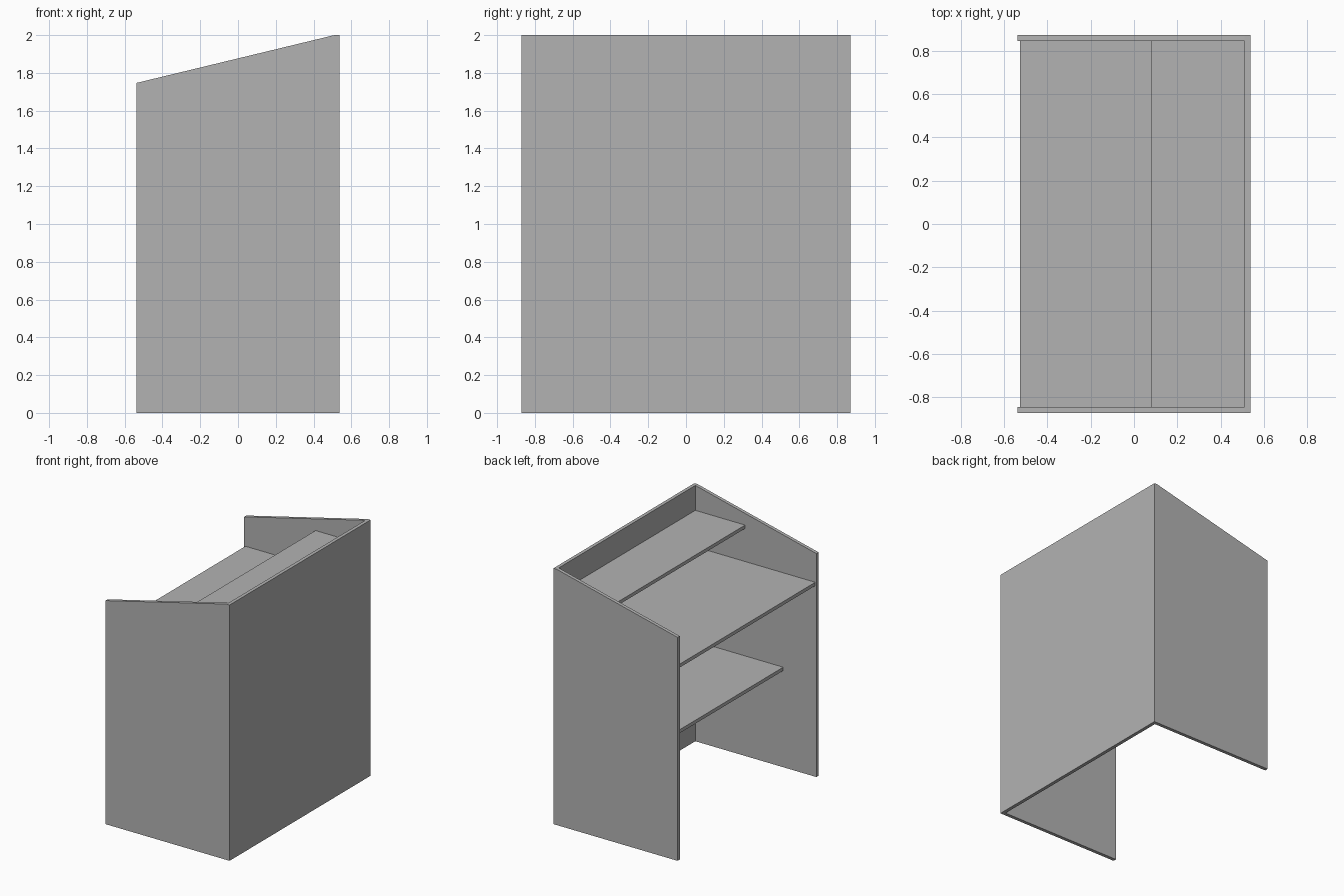
import bpy
import bmesh

cube = bpy.data.objects.get("Cube")
if cube:
    bpy.data.objects.remove(cube, do_unlink=True)

# Overall sizes
HALF_X, HALF_Y, HEIGHT = 0.537, 0.871, 2.0
LOW_HEIGHT = 1.747
BOARD = 0.027
INNER_X, INNER_Y = HALF_X - BOARD, HALF_Y - BOARD

grey = bpy.data.materials.new("plain_grey")
grey.use_nodes = True
grey.diffuse_color = (0.45, 0.45, 0.45, 1)
grey.node_tree.nodes["Principled BSDF"].inputs["Base Color"].default_value = (0.45, 0.45, 0.45, 1)


def board(name, profile, y0, y1):
    """Extrude an x-z profile from y0 to y1."""
    bm = bmesh.new()
    face = bm.faces.new([bm.verts.new((x, y0, z)) for x, z in profile])
    grown = bmesh.ops.extrude_face_region(bm, geom=[face])["geom"]
    moved = [v for v in grown if isinstance(v, bmesh.types.BMVert)]
    bmesh.ops.translate(bm, verts=moved, vec=(0, y1 - y0, 0))
    bmesh.ops.recalc_face_normals(bm, faces=bm.faces)
    mesh = bpy.data.meshes.new(name)
    bm.to_mesh(mesh)
    bm.free()
    mesh.materials.append(grey)
    obj = bpy.data.objects.new(name, mesh)
    bpy.context.collection.objects.link(obj)
    return obj


def rectangle(x0, x1, z0, z1):
    return [(x0, z0), (x1, z0), (x1, z1), (x0, z1)]


# Side panels with a sloping top that levels off over the upright panel
side = [(-HALF_X, 0), (HALF_X, 0), (HALF_X, HEIGHT), (INNER_X, HEIGHT), (-HALF_X, LOW_HEIGHT)]
board("front_side_panel", side, -HALF_Y, -INNER_Y)
board("back_side_panel", side, INNER_Y, HALF_Y)

# Tall panel joining the two sides
board("upright_panel", rectangle(INNER_X, HALF_X, 0, HEIGHT), -INNER_Y, INNER_Y)

# Shelves: open edge and top height of each
for name, edge, top in (("upper_shelf", 0.08, 1.805),
                        ("desk_top", -0.527, 1.52),
                        ("lower_shelf", -0.25, 0.782)):
    board(name, rectangle(edge, INNER_X, top - BOARD, top), -INNER_Y, INNER_Y)
